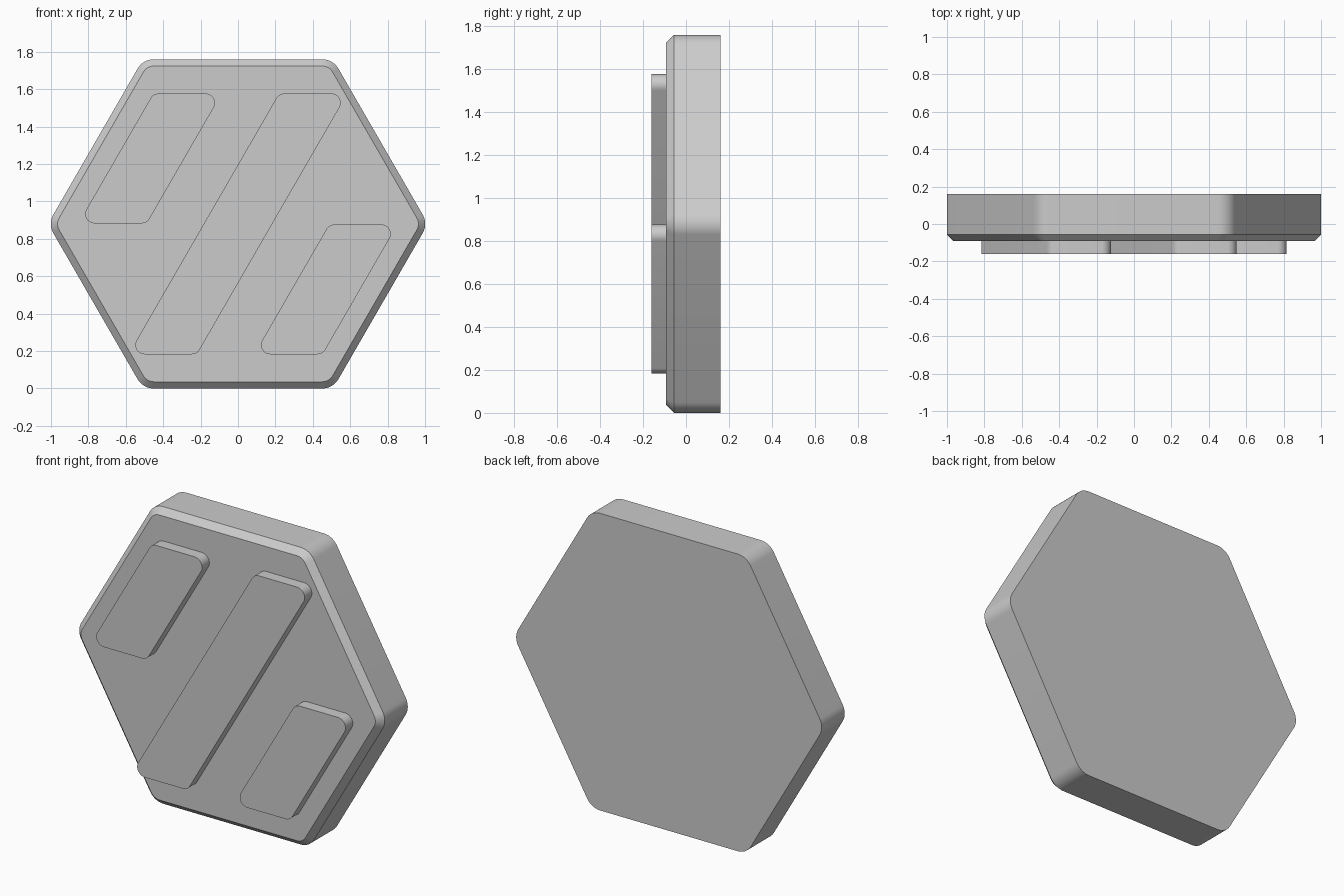
import bpy, bmesh, math
from mathutils import Vector

cube = bpy.data.objects.get("Cube")
if cube:
    bpy.data.objects.remove(cube, do_unlink=True)

grey = bpy.data.materials.new("plain grey")
grey.use_nodes = True
colour = (0.6, 0.6, 0.6, 1)
grey.diffuse_color = colour
grey.node_tree.nodes["Principled BSDF"].inputs["Base Color"].default_value = colour

MID_Z = 0.88
SLANT = 1 / math.tan(math.radians(60))


def rounded(corners, radius, steps=10):
    """Round every corner of a convex counter-clockwise outline with an arc."""
    points = []
    for i, corner in enumerate(corners):
        p = Vector(corner)
        a = (Vector(corners[i - 1]) - p).normalized()
        b = (Vector(corners[(i + 1) % len(corners)]) - p).normalized()
        half = a.angle(b) / 2
        centre = p + (a + b).normalized() * radius / math.sin(half)
        start = p + a * radius / math.tan(half) - centre
        sweep = math.pi - 2 * half
        for s in range(steps + 1):
            t = sweep * s / steps
            c, n = math.cos(t), math.sin(t)
            points.append(centre + Vector((start.x * c - start.y * n,
                                           start.x * n + start.y * c)))
    return points


def loft(name, layers):
    """Join equal outlines, given as (y, points) from front to back, into a solid."""
    bm = bmesh.new()
    rings = [[bm.verts.new((p.x, y, p.y)) for p in pts] for y, pts in layers]
    for front, back in zip(rings, rings[1:]):
        for i in range(len(front)):
            bm.faces.new((front[i - 1], front[i], back[i], back[i - 1]))
    bm.faces.new(rings[0])
    bm.faces.new(rings[-1])
    bmesh.ops.recalc_face_normals(bm, faces=bm.faces)
    mesh = bpy.data.meshes.new(name)
    bm.to_mesh(mesh)
    bm.free()
    mesh.materials.append(grey)
    obj = bpy.data.objects.new(name, mesh)
    bpy.context.collection.objects.link(obj)
    bpy.ops.object.select_all(action="DESELECT")
    obj.select_set(True)
    bpy.context.view_layer.objects.active = obj
    bpy.ops.object.shade_smooth_by_angle(angle=math.radians(30))


def hexagon(apothem, radius):
    r = apothem / math.cos(math.pi / 6)
    return rounded([(r * math.cos(k * math.pi / 3), MID_Z + r * math.sin(k * math.pi / 3))
                    for k in range(6)], radius)


def slanted_bar(name, centre_x, bottom, top, half_width=0.183):
    """Raised parallelogram leaning along the hexagon's sides."""
    lean = (top - bottom) / 2 * SLANT
    corners = [(centre_x - lean - half_width, bottom), (centre_x - lean + half_width, bottom),
               (centre_x + lean + half_width, top), (centre_x + lean - half_width, top)]
    outline = rounded(corners, 0.05)
    loft(name, [(-0.16, outline), (-0.09, outline)])


# Hexagonal plate with a chamfered front rim
body = hexagon(0.88, 0.1)
loft("hexagon_plate", [(-0.092, hexagon(0.844, 0.064)), (-0.056, body), (0.16, body)])

# Raised diagonal bars on the front
slanted_bar("long_bar", 0, 0.183, 1.577)
slanted_bar("upper_right_bar", -0.47, 0.883, 1.577)
slanted_bar("lower_left_bar", 0.47, 0.183, 0.877)
